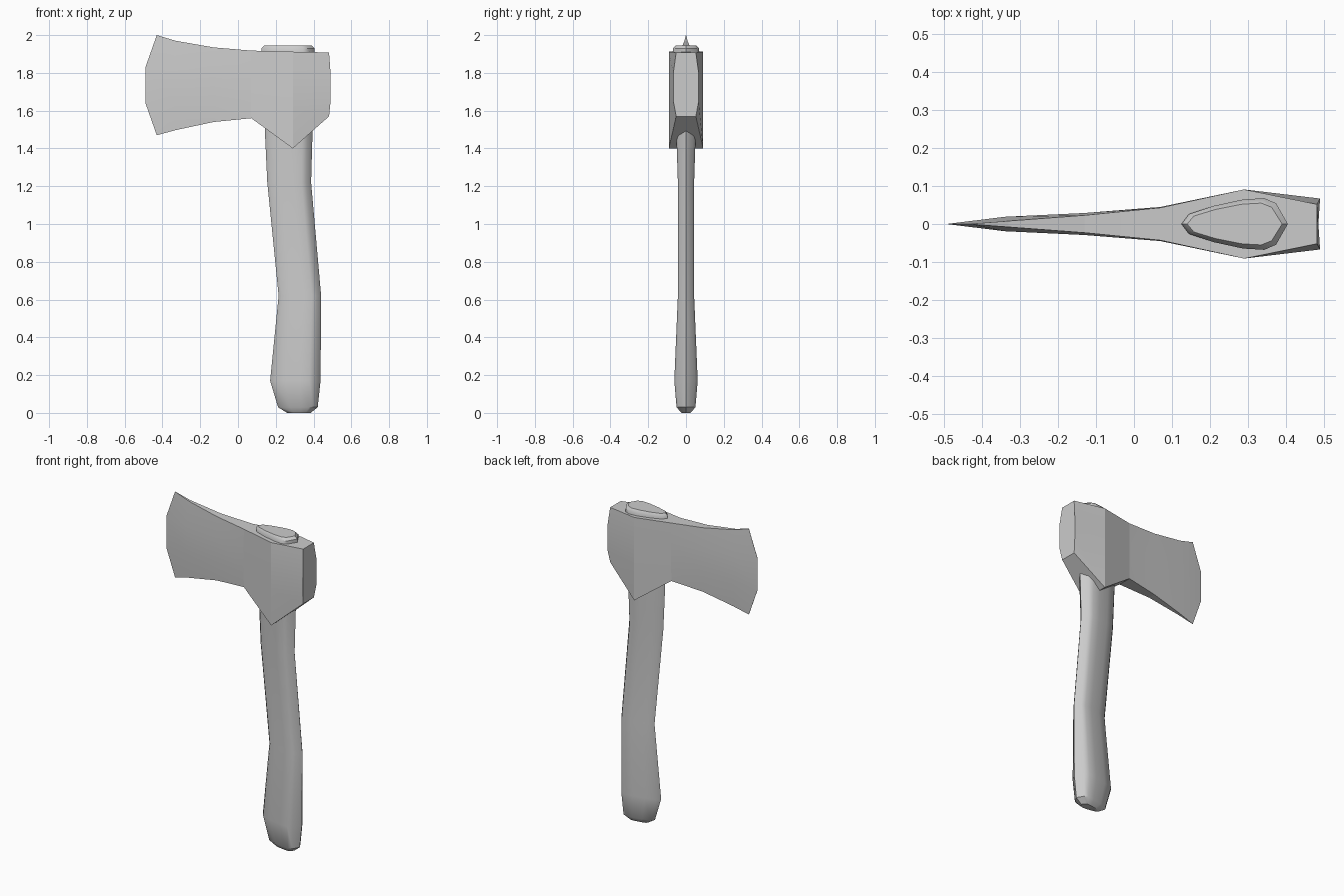
import bpy, bmesh
from math import radians

cube = bpy.data.objects.get("Cube")
if cube:
    bpy.data.objects.remove(cube, do_unlink=True)

grey = bpy.data.materials.new("plain_grey")
grey.use_nodes = True
COLOUR = (0.6, 0.6, 0.6, 1)
grey.diffuse_color = COLOUR
grey.node_tree.nodes["Principled BSDF"].inputs["Base Color"].default_value = COLOUR


def loft(name, rings, smooth_angle):
    """Skin equal-length closed rings, capping both ends."""
    bm = bmesh.new()
    loops = [[bm.verts.new(p) for p in ring] for ring in rings]
    for a, b in zip(loops, loops[1:]):
        n = len(a)
        for i in range(n):
            j = (i + 1) % n
            bm.faces.new((a[i], a[j], b[j], b[i]))
    bm.faces.new(loops[0])
    bm.faces.new(loops[-1])
    bmesh.ops.remove_doubles(bm, verts=bm.verts, dist=0.0005)
    bmesh.ops.dissolve_degenerate(bm, edges=bm.edges, dist=0.0005)
    bmesh.ops.recalc_face_normals(bm, faces=bm.faces)
    mesh = bpy.data.meshes.new(name)
    bm.to_mesh(mesh)
    bm.free()
    mesh.materials.append(grey)
    obj = bpy.data.objects.new(name, mesh)
    bpy.context.collection.objects.link(obj)
    bpy.ops.object.select_all(action='DESELECT')
    obj.select_set(True)
    bpy.context.view_layer.objects.active = obj
    bpy.ops.object.shade_smooth_by_angle(angle=radians(smooth_angle))
    return obj


# Axe head: sections from cutting edge to poll
# (x of middle, x of ends, bottom, low, high, top, half width middle, half width ends)
sections = [
    (-0.49, -0.43, 1.47, 1.64, 1.83, 2.00, 0.0005, 0.0005),
    (-0.34, -0.33, 1.497, 1.65, 1.82, 1.97, 0.019, 0.008),
    (-0.13, -0.13, 1.54, 1.66, 1.81, 1.935, 0.029, 0.023),
    (0.07, 0.07, 1.56, 1.66, 1.80, 1.918, 0.045, 0.043),
    (0.29, 0.29, 1.40, 1.62, 1.80, 1.912, 0.091, 0.091),
    (0.49, 0.482, 1.57, 1.65, 1.80, 1.908, 0.067, 0.052),
]


def head_ring(xm, xe, bottom, low, high, top, wm, we):
    side = [(xe, we, bottom), (xm, wm, low), (xm, wm, high), (xe, we, top)]
    return side + [(x, -y, z) for x, y, z in reversed(side)]


loft("axe_head", [head_ring(*s) for s in sections], 5)

# Handle: teardrop cross-section, (fraction along x, fraction of half width)
half = [(0.07, 0.38), (0.3, 0.7), (0.58, 0.95), (0.78, 1.0), (0.89, 0.8)]
teardrop = [(0, 0)] + half + [(1, 0)] + [(u, -v) for u, v in reversed(half)]

# (height, front x, back x, half width)
levels = [
    (0.0, 0.26, 0.385, 0.024),
    (0.03, 0.212, 0.422, 0.05),
    (0.17, 0.17, 0.437, 0.062),
    (0.62, 0.215, 0.44, 0.043),
    (1.22, 0.155, 0.387, 0.043),
    (1.5, 0.142, 0.395, 0.052),
    (1.90, 0.125, 0.405, 0.068),
    (1.93, 0.125, 0.405, 0.068),
    (1.945, 0.14, 0.39, 0.055),
]
loft("handle", [[(x0 + u * (x1 - x0), v * w, z) for u, v in teardrop]
                for z, x0, x1, w in levels], 40)
